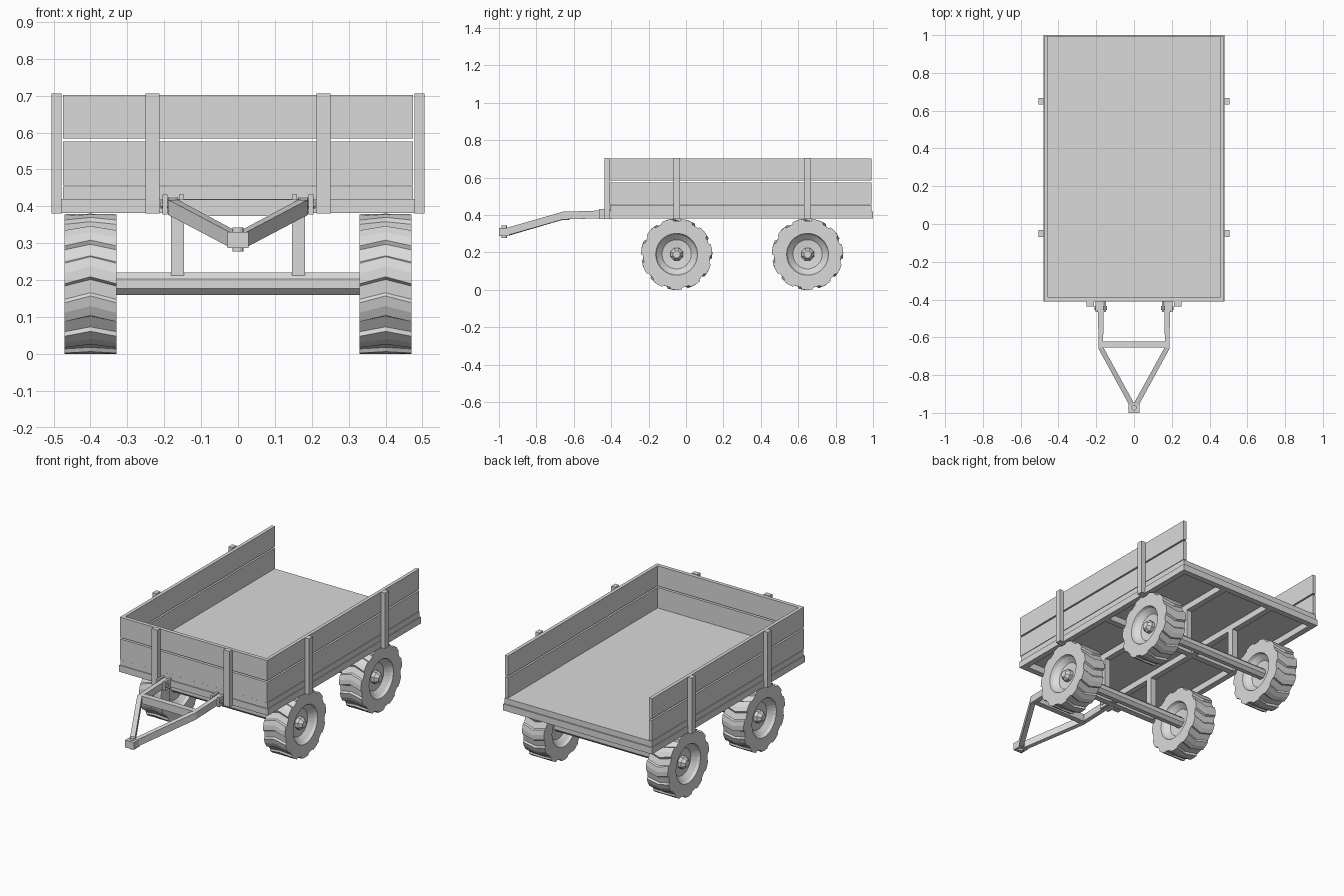
import bpy, bmesh, math
from mathutils import Vector, Matrix

if "Cube" in bpy.data.objects:
    bpy.data.objects.remove(bpy.data.objects["Cube"], do_unlink=True)

TONE = (0.7, 0.7, 0.7, 1)
grey = bpy.data.materials.new("plain grey")
grey.use_nodes = True
grey.diffuse_color = TONE
grey.node_tree.nodes["Principled BSDF"].inputs["Base Color"].default_value = TONE


def add(name, bm):
    bmesh.ops.recalc_face_normals(bm, faces=bm.faces[:])
    mesh = bpy.data.meshes.new(name)
    bm.to_mesh(mesh)
    bm.free()
    mesh.materials.append(grey)
    obj = bpy.data.objects.new(name, mesh)
    bpy.context.collection.objects.link(obj)
    return obj


def box(name, x, y, z):
    """Box from (min, max) pairs."""
    bm = bmesh.new()
    bmesh.ops.create_cube(bm, size=1)
    for v in bm.verts:
        v.co = [(a + b) / 2 + c * (b - a) for c, (a, b) in zip(v.co, (x, y, z))]
    return add(name, bm)


def rod(name, centre, radius, length, axis, tip=None, sides=8):
    """Cylinder or cone along an axis, with a flat side facing forward."""
    bm = bmesh.new()
    bmesh.ops.create_cone(bm, cap_ends=True, segments=sides, radius1=radius,
                          radius2=radius if tip is None else tip, depth=length,
                          matrix=Matrix.Rotation(math.pi / sides, 4, "Z"))
    turn = Vector((0, 0, 1)).rotation_difference(Vector(axis))
    for v in bm.verts:
        v.co = turn @ v.co + Vector(centre)
    return add(name, bm)


def bar(name, path, width, height):
    """Rectangular bar swept along a path, with upright sides."""
    bm = bmesh.new()
    pts = [Vector(p) for p in path]
    dirs = [(b - a).normalized() for a, b in zip(pts, pts[1:])]
    rings = []
    for p, before, after in zip(pts, dirs[:1] + dirs, dirs + dirs[-1:]):
        side = (before + after).cross(Vector((0, 0, 1))).normalized() * width / 2
        up = Vector((0, 0, height / 2))
        rings.append([bm.verts.new(p + side * a + up * b)
                      for a, b in ((-1, -1), (1, -1), (1, 1), (-1, 1))])
    for r, s in zip(rings, rings[1:]):
        for k in range(4):
            bm.faces.new((r[k], r[k - 1], s[k - 1], s[k]))
    bm.faces.new(rings[0])
    bm.faces.new(rings[-1])
    return add(name, bm)


def wheel(name, cx, cy):
    """Chevron-lugged tyre with a dished rim on both faces."""
    lugs = 11
    # Angle in degrees and radius of the points on one lug and its groove
    lug = [(0, 0.19), (8.5, 0.191), (17, 0.19), (19, 0.18), (30.5, 0.18)]
    samples = [(math.radians(i * 360 / lugs + a + 163), r) for i in range(lugs) for a, r in lug]
    half = [(0.07, 0.112), (0.055, 0.105), (0.03, 0.078), (0.025, 0.03)]
    # None marks tread rings, whose radius follows the lugs
    section = [(-x, r) for x, r in reversed(half)] + \
        [(-0.07, None), (0, None), (0.07, None)] + half
    bm = bmesh.new()
    rings = []
    for x, r in section:
        shift = -0.1 if x == 0 else 0
        ring = []
        for a, tread in samples:
            rad = r or tread
            ring.append(bm.verts.new((cx + x, cy + rad * math.cos(a + shift),
                                      0.19 + rad * math.sin(a + shift))))
        rings.append(ring)
    for r, s in zip(rings, rings[1:]):
        for i in range(len(samples)):
            bm.faces.new((r[i], r[i - 1], s[i - 1], s[i]))
    bm.faces.new(rings[0])
    bm.faces.new(rings[-1])
    return add(name, bm)


# Floor slab resting on a frame with underside rails
box("floor", (-0.475, 0.475), (-0.405, 0.993), (0.42, 0.453))
box("frame_front", (-0.48, 0.48), (-0.41, -0.375), (0.382, 0.42))
box("frame_back", (-0.48, 0.48), (0.965, 1.0), (0.382, 0.42))
box("middle_cross_rail", (-0.45, 0.45), (0.282, 0.318), (0.383, 0.42))

# Front planks, lower then upper
PLANKS = [(0.456, 0.575), (0.584, 0.702)]
for i, z in enumerate(PLANKS):
    box(f"front_plank_{i}", (-0.475, 0.475), (-0.41, -0.388), z)

for side, s in (("left", 1), ("right", -1)):
    def span(a, b):
        return sorted((s * a, s * b))

    for i, z in enumerate(PLANKS):
        box(f"{side}_plank_{i}", span(0.455, 0.475), (-0.388, 0.992), z)
    box(f"{side}_frame", span(0.445, 0.48), (-0.375, 0.965), (0.382, 0.42))
    box(f"{side}_rail", span(0.147, 0.182), (-0.375, 0.965), (0.383, 0.42))
    box(f"{side}_front_post", span(0.213, 0.251), (-0.437, -0.41), (0.38, 0.706))

    # Posts, axle struts, wheels and hub ends
    for end, y in (("front", -0.05), ("back", 0.65)):
        box(f"{side}_{end}_side_post", span(0.479, 0.505), (y - 0.018, y + 0.018), (0.38, 0.706))
        box(f"{side}_{end}_strut", span(0.147, 0.182), (y - 0.02, y + 0.02), (0.2, 0.39))
        wheel(f"{side}_{end}_wheel", s * 0.4, y)
        rod(f"{side}_{end}_hub", (s * 0.434, y, 0.19), 0.036, 0.022, (s, 0, 0))
        rod(f"{side}_{end}_hub_tip", (s * 0.455, y, 0.19), 0.036, 0.02, (s, 0, 0), 0.02)

    # Drawbar arm and its hinge
    bar(f"{side}_drawbar_arm", [(s * 0.176, -0.41, 0.405), (s * 0.176, -0.655, 0.397),
                                (s * 0.012, -0.955, 0.31)], 0.027, 0.041)
    for a, b in ((0.147, 0.16), (0.191, 0.204)):
        box(f"{side}_hinge_plate", span(a, b), (-0.465, -0.405), (0.378, 0.432))
    rod(f"{side}_hinge_pin", (s * 0.176, -0.445, 0.405), 0.012, 0.068, (1, 0, 0))

# Axles
for end, y in (("front", -0.05), ("back", 0.65)):
    rod(f"{end}_axle", (0, y, 0.19), 0.0325, 0.8, (1, 0, 0))

# Drawbar cross piece and hitch
box("drawbar_cross_piece", (-0.17, 0.17), (-0.655, -0.622), (0.374, 0.418))
box("hitch_block", (-0.028, 0.028), (-1.0, -0.943), (0.287, 0.33))
rod("hitch_pin", (0, -0.972, 0.31), 0.015, 0.066, (0, 0, 1), sides=12)
